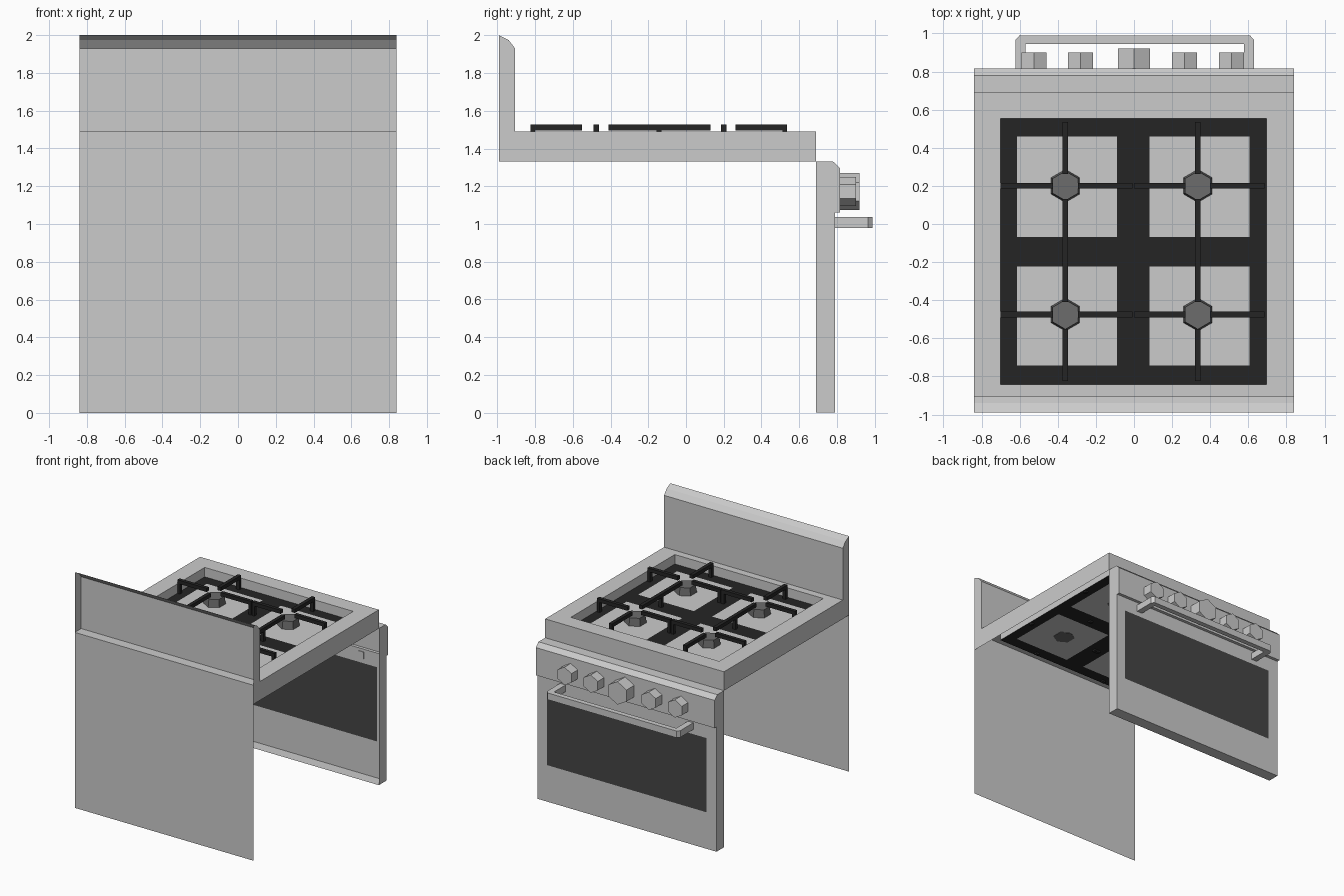
import bpy, bmesh
from math import sin, cos, radians

if "Cube" in bpy.data.objects:
    bpy.data.objects.remove(bpy.data.objects["Cube"])


def material(name, v):
    m = bpy.data.materials.new(name)
    m.diffuse_color = (v, v, v, 1)
    m.use_nodes = True
    m.node_tree.nodes["Principled BSDF"].inputs["Base Color"].default_value = m.diffuse_color
    return m


BLACK = material("black_iron", 0.018)
GLASS = material("dark_glass", 0.06)
BURNER = material("burner_grey", 0.15)
W = 0.84  # half width of the cooker


def mesh(name, verts, faces, mat=None):
    me = bpy.data.meshes.new(name)
    me.from_pydata(verts, [], faces)
    bm = bmesh.new()
    bm.from_mesh(me)
    bmesh.ops.remove_doubles(bm, verts=bm.verts, dist=1e-5)
    bmesh.ops.recalc_face_normals(bm, faces=bm.faces)
    bm.to_mesh(me)
    bm.free()
    ob = bpy.data.objects.new(name, me)
    bpy.context.collection.objects.link(ob)
    if mat:
        me.materials.append(mat)
    return ob


def prism(name, a, b, mat=None):
    """Join two matching outlines into a closed solid."""
    n = len(a)
    sides = [(i, (i + 1) % n, n + (i + 1) % n, n + i) for i in range(n)]
    return mesh(name, a + b, sides + [tuple(range(n)), tuple(range(n, 2 * n))], mat)


def box(name, lo, hi, mat=None):
    (x0, y0, z0), (x1, y1, z1) = lo, hi
    ring = [(x0, y0), (x1, y0), (x1, y1), (x0, y1)]
    return prism(name, [(x, y, z0) for x, y in ring], [(x, y, z1) for x, y in ring], mat)


def hexagon(r):
    return [(r * cos(radians(90 + 60 * k)), r * sin(radians(90 + 60 * k))) for k in range(6)]


def shell(name, profile, corners):
    """Sweep an open (y, z) profile across the width, with end caps; the back stays open."""
    pts = profile + corners
    n = len(pts)
    verts = [(x, y, z) for x in (-W, W) for y, z in pts]
    faces = [(i, i + 1, n + i + 1, n + i) for i in range(len(profile) - 1)]
    return mesh(name, verts, faces + [tuple(range(n)), tuple(range(n, 2 * n))])


def sheet(name, us, vs, place, holes=(), mat=None):
    """Flat sheet from grid lines, leaving out the cells listed in holes."""
    verts = [place(u, v) for v in vs for u in us]
    n = len(us)
    faces = [(j * n + i, j * n + i + 1, (j + 1) * n + i + 1, (j + 1) * n + i)
             for j in range(len(vs) - 1) for i in range(n - 1) if (i, j) not in holes]
    return mesh(name, verts, faces, mat)


# Back sheet and open-backed splashback
sheet("back_panel", [-W, W], [0, 1.49], lambda x, z: (x, -0.99, z))
shell("splashback", [(-0.99, 2), (-0.94, 1.975), (-0.905, 1.93), (-0.905, 1.49)], [(-0.99, 1.49)])

# Hob: skirt, top with opening, sunken tray walls
TX, TY, TZ = (-0.70, 0.695), (-0.842, 0.553), 1.41
shell("hob_skirt", [(0.69, 1.33), (0.69, 1.49)], [(-0.99, 1.49), (-0.99, 1.33)])
sheet("hob_top", [-W, *TX, W], [-0.99, *TY, 0.69], lambda x, y: (x, y, 1.49), {(1, 1)})
ring = [(TX[0], TY[0]), (TX[1], TY[0]), (TX[1], TY[1]), (TX[0], TY[1])]
mesh("tray_walls", [(x, y, z) for z in (TZ, 1.49) for x, y in ring],
     [(i, (i + 1) % 4, 4 + (i + 1) % 4, 4 + i) for i in range(4)])

# Tray floor: black frame with four grey plates
XS = [TX[0], -0.615, -0.09, 0.082, 0.605, TX[1]]
YS = [TY[0], -0.742, -0.222, -0.068, 0.458, TY[1]]
cells = [(i, j) for i in (1, 3) for j in (1, 3)]
sheet("grate_frame", XS, YS, lambda x, y: (x, y, TZ), set(cells), BLACK)
for i, j in cells:
    sheet("burner_plate", XS[i:i + 2], YS[j:j + 2], lambda x, y: (x, y, TZ))

# Burners and grate bars
B0, B1, T = 1.495, 1.526, 0.015
for cx, x0, x1 in ((-0.36, -0.70, -0.008), (0.335, 0.0, 0.685)):
    for cy in (-0.475, 0.2):
        prism("burner", [(cx + x, cy + y, TZ - 0.003) for x, y in hexagon(0.087)],
              [(cx + x, cy + y, 1.475) for x, y in hexagon(0.077)], BURNER)
        for a, b, leg in ((x0, cx - 0.065, x0), (cx + 0.065, x1, x1 - 0.025)):
            box("grate_cross_bar", (a, cy - T, B0), (b, cy + T, B1), BLACK)
            box("grate_leg", (leg, cy - T, TZ - 0.015), (leg + 0.025, cy + T, B0), BLACK)
    for a, b in ((-0.825, -0.55), (-0.41, 0.13), (0.262, 0.535)):
        box("grate_long_bar", (cx - T, a, B0), (cx + T, b, B1), BLACK)
    for y in (-0.825, -0.155, 0.51):
        box("grate_leg", (cx - T, y, TZ - 0.015), (cx + T, y + 0.025, B0), BLACK)

# Oven door with window, open at the back
shell("door_edges", [(0.79, 0), (0.69, 0)], [(0.69, 1.06), (0.79, 1.06)])
sheet("door_front", [-W, -0.745, 0.755, W], [0, 0.31, 0.94, 1.06],
      lambda x, z: (x, 0.79, z), {(1, 1)})
sheet("door_window", [-0.745, 0.755], [0.31, 0.94], lambda x, z: (x, 0.79, z), mat=GLASS)

# Control panel and hexagonal knobs
shell("control_panel", [(0.69, 1.33), (0.78, 1.33), (0.816, 1.295), (0.816, 1.06), (0.79, 1.06)],
      [(0.69, 1.06)])
for x, r, y1 in ((-0.525, 0.076, 0.9), (-0.28, 0.076, 0.9), (0, 0.098, 0.92),
                 (0.265, 0.076, 0.9), (0.512, 0.076, 0.9)):
    a, b = ([(x + u, y, 1.172 + v) for u, v in hexagon(r)] for y in (0.81, y1))
    prism("knob", a, b)

# Door handle with clipped corners
outline = [(-0.622, 0.785), (-0.622, 0.965), (-0.602, 0.988), (0.61, 0.988), (0.63, 0.965),
           (0.63, 0.785), (0.578, 0.785), (0.578, 0.945), (-0.57, 0.945), (-0.57, 0.785)]
prism("door_handle", [(x, y, 0.98) for x, y in outline], [(x, y, 1.037) for x, y in outline])
